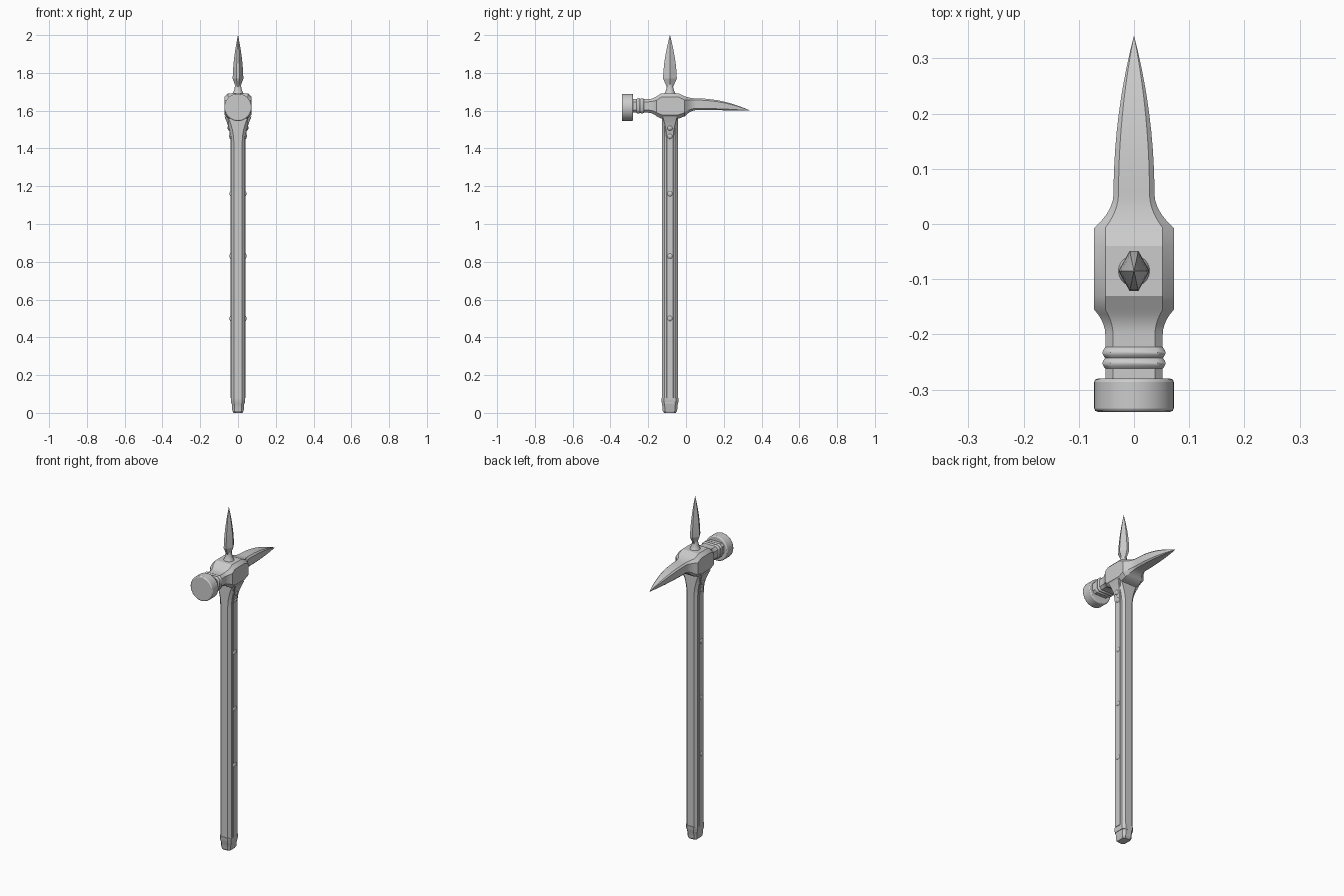
import bpy, bmesh, math
from mathutils import Vector

default_cube = bpy.data.objects.get("Cube")
if default_cube:
    bpy.data.objects.remove(default_cube)

steel = bpy.data.materials.new("grey steel")
steel.use_nodes = True
steel_colour = (0.6, 0.6, 0.6, 1)
steel.diffuse_color = steel_colour
steel.node_tree.nodes["Principled BSDF"].inputs["Base Color"].default_value = steel_colour

# Shared measures
shaft_y = -0.085
shaft_width, shaft_depth = 0.036, 0.042
socket_bottom, socket_top = 1.43, 1.57
block_width = 0.072
beak_tip = 0.34
spike_base, spike_tip = 1.77, 2


def mix(start, end, amount):
    return start + (end - start) * amount


def steps(count):
    """Even fractions from nothing to one."""
    return [index / count for index in range(count + 1)]


def octagon(width, depth, cut):
    """Rectangle of half sizes width and depth with cut corners."""
    quarter = [(width, depth - cut), (width - cut, depth)]
    half = quarter + [(-u, v) for u, v in reversed(quarter)]
    return half + [(-u, -v) for u, v in half]


def circle(radius, sides):
    turns = [math.tau * side / sides for side in range(sides)]
    return [(radius * math.cos(turn), radius * math.sin(turn)) for turn in turns]


def upright(section, z):
    """Lay a section flat at height z on the shaft's centre line."""
    return [Vector((u, shaft_y + v, z)) for u, v in section]


def along_head(size, y):
    """Stand a section at y; size holds width, depth, height and cut."""
    width, depth, z, cut = size
    return [Vector((u, y, z + v)) for u, v in octagon(width, depth, cut)]


def shade(obj, angle):
    bpy.ops.object.select_all(action='DESELECT')
    obj.select_set(True)
    bpy.context.view_layer.objects.active = obj
    bpy.ops.object.shade_smooth_by_angle(angle=math.radians(angle))


def loft(name, rings, angle=30):
    """Skin a list of rings and cap both ends."""
    bm = bmesh.new()
    loops = [[bm.verts.new(point) for point in ring] for ring in rings]
    for low, high in zip(loops, loops[1:]):
        for i in range(len(low)):
            bm.faces.new((low[i - 1], low[i], high[i], high[i - 1]))
    bm.faces.new(loops[0])
    bm.faces.new(loops[-1])
    bmesh.ops.recalc_face_normals(bm, faces=bm.faces)
    mesh = bpy.data.meshes.new(name)
    bm.to_mesh(mesh)
    bm.free()
    mesh.materials.append(steel)
    obj = bpy.data.objects.new(name, mesh)
    bpy.context.collection.objects.link(obj)
    shade(obj, angle)


def strap_reach(z):
    """Distance of the side straps from the centre, flaring near the head."""
    rise = max(0, (z - socket_bottom) / (socket_top - socket_bottom))
    return mix(0.04, block_width, rise ** 2)


# Shaft with cut corners
shaft_section = octagon(shaft_width, shaft_depth, 0.014)
loft("shaft", [upright(shaft_section, z) for z in (0.05, 1.6)])

# Butt cap: tapered plug under a raised band
plug, band = Vector((0.03, 0.038)), Vector((0.037, 0.046))
cap_profile = [(0, plug * 0.8), (0.01, plug), (0.05, plug * 1.1), (0.06, band), (0.08, band)]
loft("butt_cap", [upright(octagon(*size, size.x * 0.4), z) for z, size in cap_profile])

# Socket and side straps flaring into the head
flare = [(mix(socket_bottom, socket_top, s), s ** 2) for s in steps(6)]
loft("socket", [upright(octagon(mix(shaft_width, block_width - 0.004, swell),
                                shaft_depth, 0.014), z) for z, swell in flare])
strap_rings = [upright(octagon(strap_reach(z), mix(0.018, shaft_depth, swell), 0.003), z)
               for z, swell in [(0.08, 0)] + flare]
loft("side_straps", strap_rings)

# Domed rivets on both straps
for number, z in enumerate((0.5, 0.83, 1.16, 1.465, 1.51)):
    for side, label in ((1, "left"), (-1, "right")):
        dome = []
        for s in steps(4):
            lift = math.radians(mix(0, 85, s))
            x = side * (strap_reach(z) + mix(-0.005, 0.005, math.sin(lift)))
            dome.append([Vector((x, shaft_y + u, z + v))
                         for u, v in circle(0.016 * math.cos(lift), 12)])
        loft(f"rivet_{label}_{number}", dome, 50)

# Head in one skin: neck, block and beak
neck = Vector((0.052, 0.036, 1.625, 0.014))
block_end = Vector((block_width, 0.053, 1.623, 0.02))
block_middle = Vector((block_width, 0.067, 1.625, 0.02))
beak_root = Vector((0.037, 0.031, 1.634, 0.009))
point = Vector((0.0004, 0.0004, 1.6, 0.0001))
neck_end, block_front, block_back, beak_start = -0.2, -0.155, -0.007, 0.055

head = [along_head(neck, -0.285)]
head += [along_head(neck.lerp(block_end, s ** 2), mix(neck_end, block_front, s))
         for s in steps(5)]
head += [along_head(block_middle, shaft_y + offset) for offset in (-0.045, 0.045)]
head += [along_head(block_end.lerp(beak_root, 1 - (1 - s) ** 2),
                    mix(block_back, beak_start, s)) for s in steps(5)]
head += [along_head(beak_root.lerp(point, s ** 2), mix(beak_start, beak_tip, s))
         for s in steps(10)[1:]]
loft("head_and_beak", head, 25)

# Two rounded ribs around the neck
bulge = Vector((0.005, 0.005, 0, 0))
for label, rib_y in (("front", -0.252), ("back", -0.233)):
    rib = [along_head(neck + bulge * math.sin(math.pi * s), rib_y + mix(-0.01, 0.01, s))
           for s in steps(6)]
    loft(f"{label}_neck_rib", rib, 40)

# Round striking face with softened rims
bpy.ops.mesh.primitive_cylinder_add(vertices=40, radius=block_width, depth=0.06,
                                    location=(0, -0.31, 1.617),
                                    rotation=(math.radians(90), 0, 0))
striking_face = bpy.context.object
striking_face.name = "striking_face"
striking_face.data.materials.append(steel)
rim = striking_face.modifiers.new("soft rim", 'BEVEL')
rim.width = 0.006
rim.segments = 2
shade(striking_face, 30)

# Curved collar under the top spike
loft("spike_collar", [upright(circle(mix(0.016, 0.032, (1 - s) ** 2), 24),
                              mix(1.685, 1.74, s)) for s in steps(6)])


def blade(scale, z):
    """Six-sided diamond section of the spike."""
    width, depth = 0.028 * scale, 0.036 * scale
    edge = width * 0.28
    half = [(width, 0), (edge, depth), (-edge, depth)]
    return upright(half + [(-u, -v) for u, v in half], z)


# Faceted top spike: short neck, then a bowed taper to the tip
spike = [blade(0.45, 1.725)]
spike += [blade(1.01 - s ** 1.7, mix(spike_base, spike_tip, s)) for s in steps(6)]
loft("top_spike", spike, 15)
